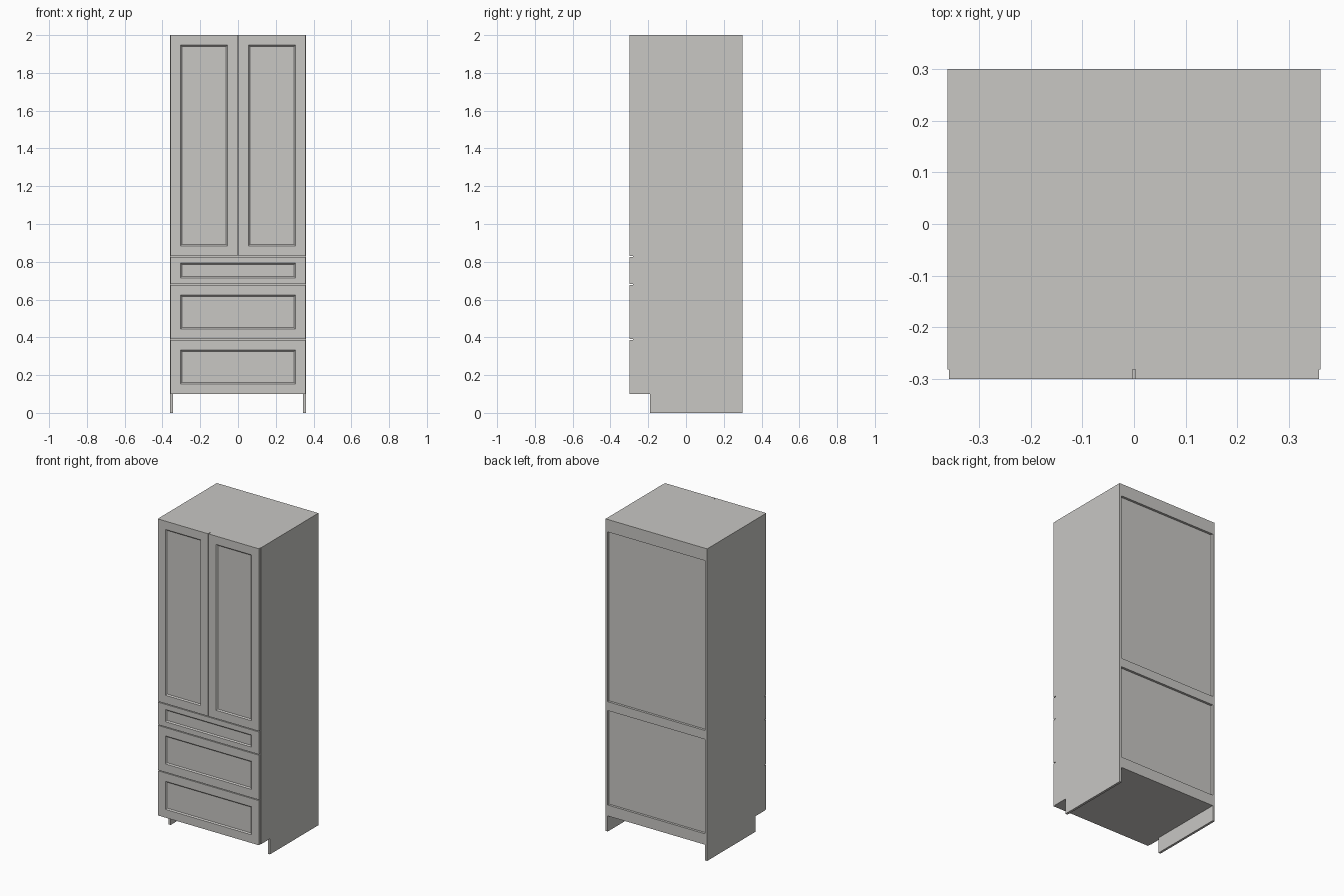
import bpy, bmesh

if "Cube" in bpy.data.objects:
    bpy.data.objects.remove(bpy.data.objects["Cube"])

# Single painted finish
paint = bpy.data.materials.new("warm grey paint")
paint.diffuse_color = (0.58, 0.57, 0.55, 1)
paint.use_nodes = True
paint.node_tree.nodes["Principled BSDF"].inputs["Base Color"].default_value = paint.diffuse_color


def finish(name, bm):
    bmesh.ops.recalc_face_normals(bm, faces=bm.faces)
    mesh = bpy.data.meshes.new(name)
    bm.to_mesh(mesh)
    bm.free()
    mesh.materials.append(paint)
    obj = bpy.data.objects.new(name, mesh)
    bpy.context.collection.objects.link(obj)
    return obj


def box(name, x0, x1, y0, y1, z0, z1):
    bm = bmesh.new()
    bmesh.ops.create_cube(bm, size=1)
    for v in bm.verts:
        v.co.x = x0 if v.co.x < 0 else x1
        v.co.y = y0 if v.co.y < 0 else y1
        v.co.z = z0 if v.co.z < 0 else z1
    return finish(name, bm)


def prism_x(name, outline, x0, x1):
    """Extrude a (y, z) outline along x."""
    bm = bmesh.new()
    face = bm.faces.new([bm.verts.new((x0, y, z)) for y, z in outline])
    ext = bmesh.ops.extrude_face_region(bm, geom=[face])
    for v in ext["geom"]:
        if isinstance(v, bmesh.types.BMVert):
            v.co.x = x1
    return finish(name, bm)


def framed_front(name, x0, x1, z0, z1, stile, rail):
    """Door or drawer front with a recessed, chamfered centre panel."""
    bm = bmesh.new()
    rings = []
    for dx, dz, y in ((0, 0, FACE), (stile, rail, FACE),
                      (stile + 0.007, rail + 0.007, FACE + 0.007)):
        rings.append([bm.verts.new((x, y, z)) for x, z in (
            (x0 + dx, z0 + dz), (x1 - dx, z0 + dz),
            (x1 - dx, z1 - dz), (x0 + dx, z1 - dz))])
    rings.insert(0, [bm.verts.new((v.co.x, BODY, v.co.z)) for v in rings[0]])
    for a, b in zip(rings, rings[1:]):
        for i in range(4):
            j = (i + 1) % 4
            bm.faces.new((a[i], a[j], b[j], b[i]))
    bm.faces.new(rings[0])
    bm.faces.new(rings[-1])
    return finish(name, bm)


FACE, BODY, BACK = -0.30, -0.281, 0.30   # depth planes
HALF, T, FLOOR = 0.36, 0.015, 0.10       # half width, board thickness, base height
IN = HALF - T

# Side boards with the toe notch
side = [(BODY, 2), (BODY, FLOOR), (-0.19, FLOOR), (-0.19, 0), (BACK, 0), (BACK, 2)]
prism_x("left_side", side, -HALF, -IN)
prism_x("right_side", side, IN, HALF)

# Horizontal boards
for name, z in (("bottom_board", FLOOR), ("fixed_shelf", 0.82), ("top_board", 2 - T)):
    box(name, -IN, IN, BODY, BACK - T, z, z + T)

# Back rails and recessed back panels
for name, z0, z1 in (("lower_back_rail", FLOOR, 0.17),
                     ("middle_back_rail", 0.775, 0.832),
                     ("upper_back_rail", 1.92, 2.0)):
    box(name, -IN, IN, BACK - T, BACK, z0, z1)
box("back_panel", -IN, IN, BACK - T - 0.006, BACK - T, FLOOR + T, 2 - T)

# Pair of tall doors
for name, s in (("left_door", -1), ("right_door", 1)):
    a, b = sorted((s * 0.0025, s * 0.3575))
    framed_front(name, a, b, 0.831, 2.0, 0.053, 0.053)

# Drawer fronts
for name, z0, z1, rail in (("top_drawer", 0.682, 0.826, 0.033),
                           ("middle_drawer", 0.391, 0.677, 0.053),
                           ("bottom_drawer", FLOOR, 0.386, 0.053)):
    framed_front(name, -0.3575, 0.3575, z0, z1, 0.053, rail)

# Front stretchers behind the joints between fronts
for name, z in (("upper_stretcher", 0.67), ("lower_stretcher", 0.38)):
    box(name, -IN, IN, BODY, BODY + 0.08, z, z + T)
box("door_stop", -0.02, 0.02, BODY, BODY + T, 0.835, 2 - T)
